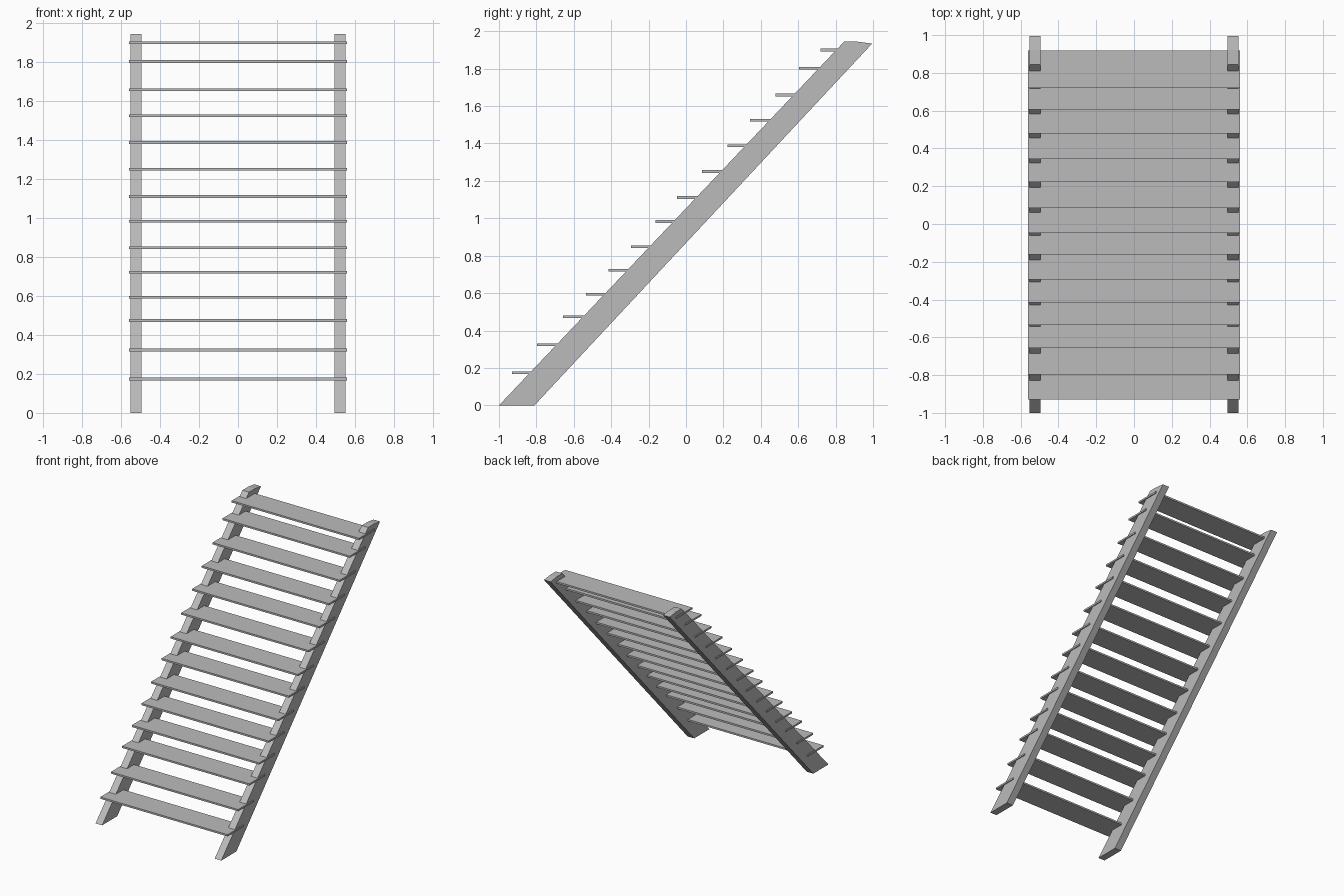
import bpy
import bmesh

cube = bpy.data.objects.get("Cube")
if cube:
    bpy.data.objects.remove(cube, do_unlink=True)

grey = bpy.data.materials.new("plain_grey")
grey.use_nodes = True
colour = (0.5, 0.5, 0.5, 1)
grey.diffuse_color = colour
grey.node_tree.nodes["Principled BSDF"].inputs["Base Color"].default_value = colour


def extrude_profile(name, profile, x0, x1):
    """Extrude a (y, z) outline along x between x0 and x1."""
    bm = bmesh.new()
    face = bm.faces.new([bm.verts.new((x0, y, z)) for y, z in profile])
    result = bmesh.ops.extrude_face_region(bm, geom=[face])
    moved = [v for v in result["geom"] if isinstance(v, bmesh.types.BMVert)]
    bmesh.ops.translate(bm, verts=moved, vec=(x1 - x0, 0, 0))
    bmesh.ops.recalc_face_normals(bm, faces=bm.faces)
    mesh = bpy.data.meshes.new(name)
    bm.to_mesh(mesh)
    bm.free()
    mesh.materials.append(grey)
    obj = bpy.data.objects.new(name, mesh)
    bpy.context.collection.objects.link(obj)
    return obj


# Sloping side beams, cut level at the floor and nearly level at the top
BEAM = [(-1, 0), (-0.81, 0), (0.995, 1.934), (0.92, 1.944), (0.845, 1.944)]
extrude_profile("left_stringer", BEAM, 0.495, 0.553)
extrude_profile("right_stringer", BEAM, -0.553, -0.495)

# Thin treads: front edge y and centre height z, bottom to top
TREADS = [(-0.93, 0.174), (-0.797, 0.323), (-0.657, 0.474), (-0.535, 0.594),
          (-0.415, 0.722), (-0.293, 0.847), (-0.162, 0.983), (-0.047, 1.111),
          (0.086, 1.25), (0.223, 1.388), (0.343, 1.525), (0.479, 1.659),
          (0.605, 1.803), (0.72, 1.9)]
DEPTH, HALF_THICK, HALF_WIDTH = 0.198, 0.007, 0.56
for i, (y, z) in enumerate(TREADS, 1):
    low, high, back = z - HALF_THICK, z + HALF_THICK, y + DEPTH
    extrude_profile(f"tread_{i}", [(y, low), (back, low), (back, high), (y, high)],
                    -HALF_WIDTH, HALF_WIDTH)
